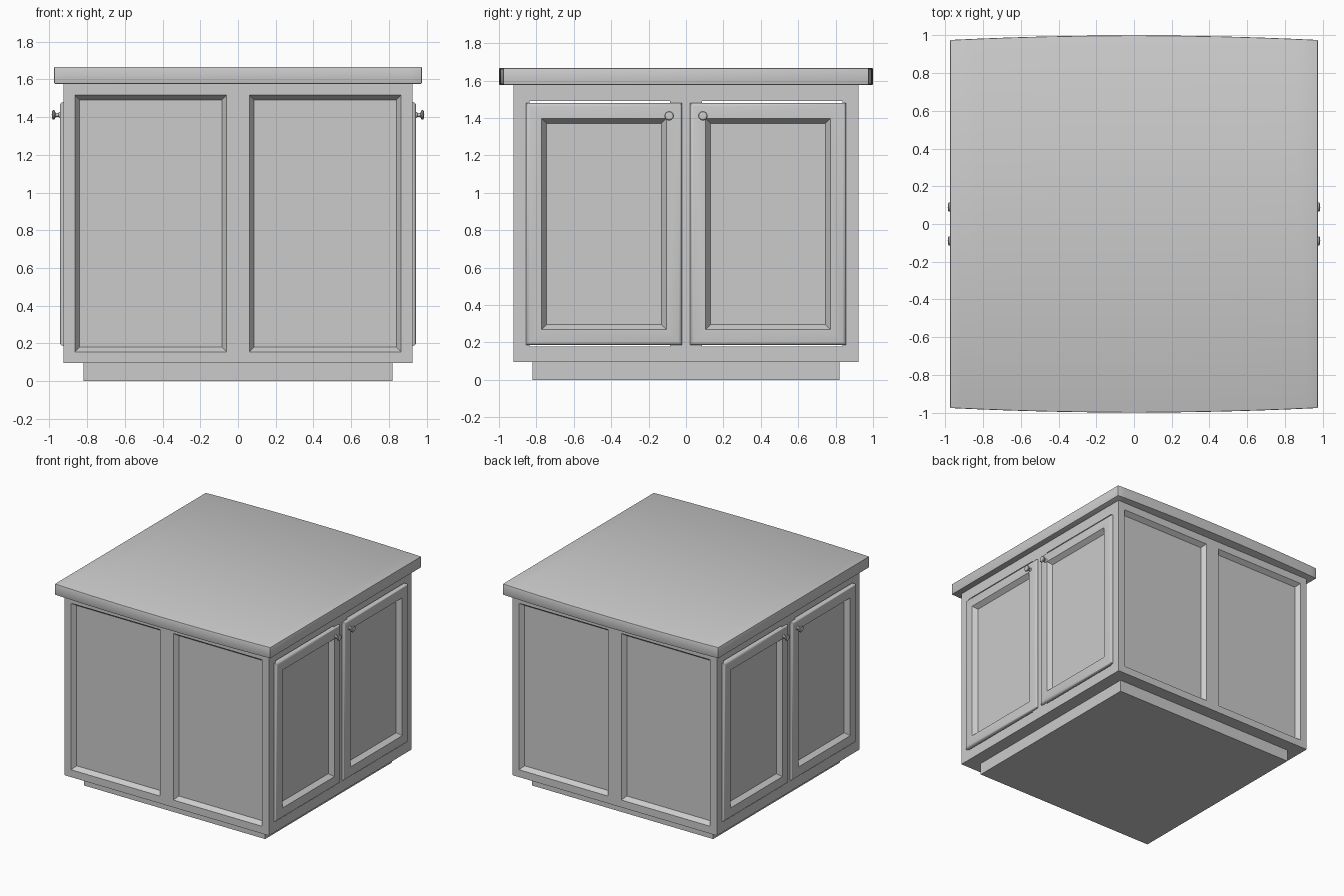
import bpy, bmesh, math
from mathutils import Matrix, Vector

if "Cube" in bpy.data.objects:
    bpy.data.objects.remove(bpy.data.objects["Cube"])


def box(bm, lo, hi):
    lo, hi = Vector(lo), Vector(hi)
    m = Matrix.Translation((lo + hi) / 2) @ Matrix.Diagonal((*(hi - lo), 1))
    bmesh.ops.create_cube(bm, size=1, matrix=m)


def finish(bm, name, mirror=False, smooth=False):
    bmesh.ops.recalc_face_normals(bm, faces=bm.faces)
    me = bpy.data.meshes.new(name)
    bm.to_mesh(me)
    bm.free()
    ob = bpy.data.objects.new(name, me)
    bpy.context.collection.objects.link(ob)
    if smooth:
        bpy.ops.object.select_all(action='DESELECT')
        ob.select_set(True)
        bpy.context.view_layer.objects.active = ob
        bpy.ops.object.shade_smooth_by_angle(angle=math.radians(35))
    if mirror:
        mod = ob.modifiers.new("mirror", 'MIRROR')
        mod.use_axis = (True, True, False)
        mod.use_mirror_merge = False
    return ob


# Toe-kick base
bm = bmesh.new()
box(bm, (-0.82, -0.82, 0), (0.82, 0.82, 0.095))
finish(bm, "toe_kick")

# Cabinet body: halves of each side become recessed panels or door openings
bm = bmesh.new()
box(bm, (-0.925, -0.922, 0.095), (0.925, 0.922, 1.577))
for n in ((1, 0, 0), (0, 1, 0)):
    bmesh.ops.bisect_plane(bm, geom=bm.verts[:] + bm.edges[:] + bm.faces[:],
                           plane_co=(0, 0, 0), plane_no=n)
bm.normal_update()
panels = [f for f in bm.faces if abs(f.normal.y) > 0.9]
openings = [f for f in bm.faces if abs(f.normal.x) > 0.9]
for f in panels:
    bmesh.ops.inset_individual(bm, faces=[f], thickness=0.085)
    bmesh.ops.inset_individual(bm, faces=[f], thickness=0.036, depth=-0.036)
for f in openings:
    bmesh.ops.inset_individual(bm, faces=[f], thickness=0.12)
bmesh.ops.delete(bm, geom=openings, context='FACES_ONLY')
finish(bm, "cabinet_body")

# Doors: rounded rim and a recessed centre panel
bm = bmesh.new()
box(bm, (0.9, 0.022, 0.187), (0.945, 0.855, 1.48))
rim = [e for e in bm.edges if all(v.co.x > 0.94 for v in e.verts)]
bmesh.ops.bevel(bm, geom=rim, offset=0.018, segments=3, profile=0.5, affect='EDGES')
bm.normal_update()
face = max(bm.faces, key=lambda f: f.calc_center_median().x)
bmesh.ops.inset_individual(bm, faces=[face], thickness=0.092)
bmesh.ops.inset_individual(bm, faces=[face], thickness=0.036, depth=-0.036)
bmesh.ops.delete(bm, geom=[f for f in bm.faces if f.calc_center_median().x < 0.901],
                 context='FACES_ONLY')
finish(bm, "doors", mirror=True, smooth=True)

# Door knobs: turned profile (distance along x, radius)
bm = bmesh.new()
profile = [(0.943, 0.016), (0.949, 0.014), (0.953, 0.010), (0.968, 0.010),
           (0.971, 0.022), (0.975, 0.025), (0.981, 0.025), (0.985, 0.021), (0.988, 0.0)]
vs = [bm.verts.new((x, 0.09, 1.412 + r)) for x, r in profile]
es = [bm.edges.new(p) for p in zip(vs, vs[1:])]
bmesh.ops.spin(bm, geom=vs + es, cent=(0, 0.09, 1.412), axis=(1, 0, 0),
               angle=2 * math.pi, steps=20)
bmesh.ops.remove_doubles(bm, verts=bm.verts, dist=0.0005)
finish(bm, "knobs", mirror=True, smooth=True)

# Countertop: slab with gently bowed front and back edges
bm = bmesh.new()
N = 32
xs = [-0.975 + 1.95 * i / N for i in range(N + 1)]
bow = [(x, -1 + 0.024 * (x / 0.975) ** 2) for x in xs]
outline = bow + [(-x, -y) for x, y in bow]
slab = bm.faces.new([bm.verts.new((x, y, 1.577)) for x, y in outline])
top = bmesh.ops.extrude_face_region(bm, geom=[slab])["geom"]
bmesh.ops.translate(bm, verts=[g for g in top if isinstance(g, bmesh.types.BMVert)],
                    vec=(0, 0, 0.09))
bmesh.ops.recalc_face_normals(bm, faces=bm.faces)
sharp = [e for e in bm.edges if e.calc_face_angle(0) > 1]
bmesh.ops.bevel(bm, geom=sharp, offset=0.005, segments=2, profile=0.5, affect='EDGES')
finish(bm, "countertop", smooth=True)
